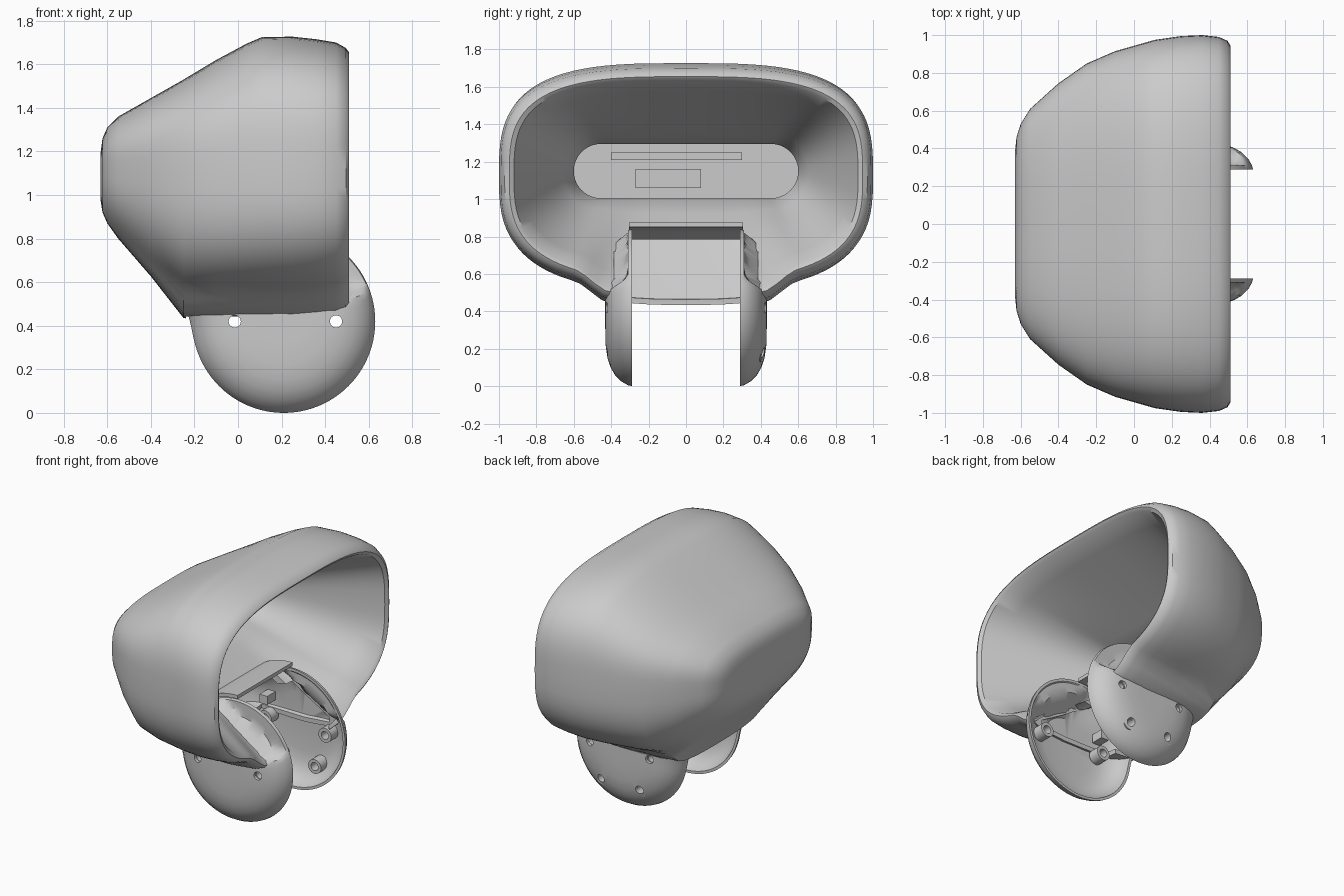
import bpy, bmesh, math
from mathutils import Matrix

cube = bpy.data.objects.get("Cube")
if cube:
    bpy.data.objects.remove(cube, do_unlink=True)

grey = bpy.data.materials.new("light_grey")
grey.use_nodes = True
grey.diffuse_color = (0.6, 0.6, 0.6, 1)
grey.node_tree.nodes["Principled BSDF"].inputs["Base Color"].default_value = (0.6, 0.6, 0.6, 1)

AXIS_X, AXIS_Z = 0.21, 0.42   # pivot axis of the ears
MID_Z = 1.12                  # centre height of the shell sections
SIDES = 96


def ramp(v, a, b):
    """Smooth step from 0 at a to 1 at b."""
    f = max(0, min(1, (v - a) / (b - a)))
    return f * f * (3 - 2 * f)


def finish(bm, name):
    bmesh.ops.recalc_face_normals(bm, faces=bm.faces)
    mesh = bpy.data.meshes.new(name)
    bm.to_mesh(mesh)
    bm.free()
    obj = bpy.data.objects.new(name, mesh)
    bpy.context.collection.objects.link(obj)
    mesh.materials.append(grey)
    return obj


def loft(name, rings, closed=False):
    """Skin a row of equal rings; cap the ends or join them in a loop."""
    bm = bmesh.new()
    loops = [[bm.verts.new(p) for p in ring] for ring in rings]
    pairs = list(zip(loops, loops[1:]))
    if closed:
        pairs.append((loops[-1], loops[0]))
    else:
        bm.faces.new(loops[0])
        bm.faces.new(loops[-1])
    n = len(loops[0])
    for a, b in pairs:
        for i in range(n):
            j = (i + 1) % n
            bm.faces.new((a[i], a[j], b[j], b[i]))
    return finish(bm, name)


def smooth(obj, angle=35):
    bpy.ops.object.select_all(action='DESELECT')
    obj.select_set(True)
    bpy.context.view_layer.objects.active = obj
    bpy.ops.object.shade_smooth_by_angle(angle=math.radians(angle))


def cut(obj, cutter):
    mod = obj.modifiers.new("cut", 'BOOLEAN')
    mod.operation, mod.solver, mod.object = 'DIFFERENCE', 'EXACT', cutter
    bpy.context.view_layer.objects.active = obj
    bpy.ops.object.modifier_apply(modifier=mod.name)
    bpy.data.objects.remove(cutter, do_unlink=True)


def circle(x, y, z, radius, sides=24):
    return [(x + radius * math.cos(math.tau * i / sides), y,
             z + radius * math.sin(math.tau * i / sides)) for i in range(sides)]


def rod(name, x, z, radius, y0, y1, sides=24):
    """Solid cylinder along y."""
    return loft(name, [circle(x, y, z, radius, sides) for y in (y0, y1)])


def box(name, lo, hi):
    bm = bmesh.new()
    bmesh.ops.create_cube(bm, size=1)
    size = [b - a for a, b in zip(lo, hi)]
    mid = [(a + b) / 2 for a, b in zip(lo, hi)]
    bm.transform(Matrix.Translation(mid) @ Matrix.Diagonal((*size, 1)))
    return finish(bm, name)


def section(x, width, top, bottom):
    """Rounded cross-section whose underside dips where the ears join."""
    ring = []
    for i in range(SIDES):
        t = math.tau * i / SIDES
        c, s = math.cos(t), math.sin(t)
        e = 2 / (3.2 if s >= 0 else 2.9)
        h = top - MID_Z if s >= 0 else MID_Z - bottom
        y = width * math.copysign(abs(c) ** e, c)
        z = MID_Z + h * math.copysign(abs(s) ** e, s)
        if s < 0:
            z -= .085 * ramp(x, -.45, -.25) * ramp(-abs(y), -.6, -.4)
        ring.append((x, y, z))
    return ring


def stadium(x, y, z, half, radius):
    """Oblong outline with round ends, facing +x."""
    ring = []
    for i in range(SIDES):
        t = math.tau * i / SIDES
        c, s = math.cos(t), math.sin(t)
        u = math.asin(min(1, abs(s))) / (math.pi / 2)
        a = min(1, u / .6) * math.pi / 2
        dy = (half - radius) * min(1, (1 - u) / .4) + radius * math.cos(a)
        ring.append((x, y + math.copysign(dy, c), z + math.copysign(radius * math.sin(a), s)))
    return ring


def blends(a, b, steps):
    """Rings running evenly from a to b."""
    return [[tuple(p + (q - p) * f / steps for p, q in zip(u, v)) for u, v in zip(a, b)]
            for f in range(steps + 1)]


# Head shell: outside from the back to the rim, then the funnel inside
outside = [
    (-.63, .38, 1.2, .97), (-.622, .46, 1.26, .92), (-.60, .53, 1.31, .87),
    (-.55, .61, 1.36, .80), (-.4, .745, 1.445, .64), (-.25, .85, 1.53, .52),
    (-.1, .915, 1.62, .51), (.04, .955, 1.695, .51), (.11, .975, 1.725, .51),
    (.25, .995, 1.727, .51), (.36, 1, 1.715, .52), (.45, .99, 1.70, .53),
    (.495, .97, 1.675, .55), (.51, .945, 1.655, .57)]
rings = [section(*s) for s in outside]
rings += blends(section(.495, .92, 1.635, .59), stadium(-.3, 0, 1.15, .6, .145), 6)
rings.append(stadium(-.36, 0, 1.15, .6, .145))
shell = loft("head_shell", rings)

# Hollow between the outer skin and the funnel
hollow = [section(x + .03 if x < -.5 else x, w - .03, top - .03, low + .03)
          for x, w, top, low in outside[:11]]
hollow.append(section(.44, .96, 1.67, .555))
hollow += blends(section(.44, .925, 1.64, .59), stadium(-.39, 0, 1.15, .63, .175), 6)
cut(shell, loft("hollow_cutter", hollow))

# Notch between the ears and room for the ear cavities
cut(shell, rod("notch_cutter", AXIS_X, AXIS_Z, .45, -.29, .29, 96))
cut(shell, rod("cavity_cutter", AXIS_X, AXIS_Z, .30, -.385, .385, 96))
smooth(shell)

# Curved lip over the top of the notch
lip = []
for i in range(13):
    a = math.radians(90 + 32 * i / 12)
    lip.append([(AXIS_X + r * math.cos(a), y, AXIS_Z + r * math.sin(a))
                for r, y in ((.43, -.305), (.455, -.305), (.455, .305), (.43, .305))])
smooth(loft("notch_lip", lip))

# Fittings in the slot at the back of the funnel
loft("slot_plate", [stadium(x, -.09, 1.155, .47, .098) for x in (-.361, -.352)])
box("slot_tab", (-.36, -.27, 1.06), (-.335, .08, 1.16))
box("slot_bar", (-.36, -.40, 1.21), (-.335, .30, 1.25))
for y in (-.355, .165):
    loft("slot_pin", [stadium(x, y, 1.155, .018, .018) for x in (-.353, -.345)])


def ear_ring(radius, y, side, inset):
    """Circle swelling towards the shell, pressed flat above the funnel floor."""
    ring = []
    for i in range(SIDES):
        t = math.tau * i / SIDES
        k = radius * (1 + .22 * math.exp(-((math.degrees(t) - 155) / 17) ** 2))
        x, z = AXIS_X + k * math.cos(t), AXIS_Z + k * math.sin(t)
        floor = .52 + max(0, .5 - x) * .6
        limit = .432 - .122 * ramp(z, floor - .04, floor + .08) - inset
        ring.append((x, side * min(y, limit), z))
    return ring


# Ears: hollow domes with screw holes and bosses
outer = [(.02, .432), (.1, .432), (.2, .43), (.27, .42), (.32, .403), (.36, .38),
         (.395, .345), (.415, .31), (.42, .288)]
inner = [(.402, .288), (.395, .31), (.37, .345), (.33, .38), (.27, .4), (.2, .41), (.02, .41)]
upper_holes = [(-.015, .42), (.45, .42)]
lower_holes = [(.07, .18), (.37, .18)]
for side, label, holes in ((-1, "front", upper_holes), (1, "back", upper_holes + lower_holes)):
    ear = loft(label + "_ear", [ear_ring(r, y, side, 0) for r, y in outer]
               + [ear_ring(r, y, side, .017) for r, y in inner])
    for x, z in holes:
        cut(ear, rod("hole_cutter", x, z, .028, side * .25, side * .5))
    smooth(ear)
    for x, z in holes:
        tube = [circle(x, side * y, z, r)
                for r, y in ((.05, .32), (.05, .4), (.028, .4), (.028, .32))]
        smooth(loft(label + "_ear_boss", tube, closed=True))
    ys = sorted((side * .31, side * .4))
    box(label + "_ear_bracket", (-.05, ys[0], .52), (.01, ys[1], .58))
